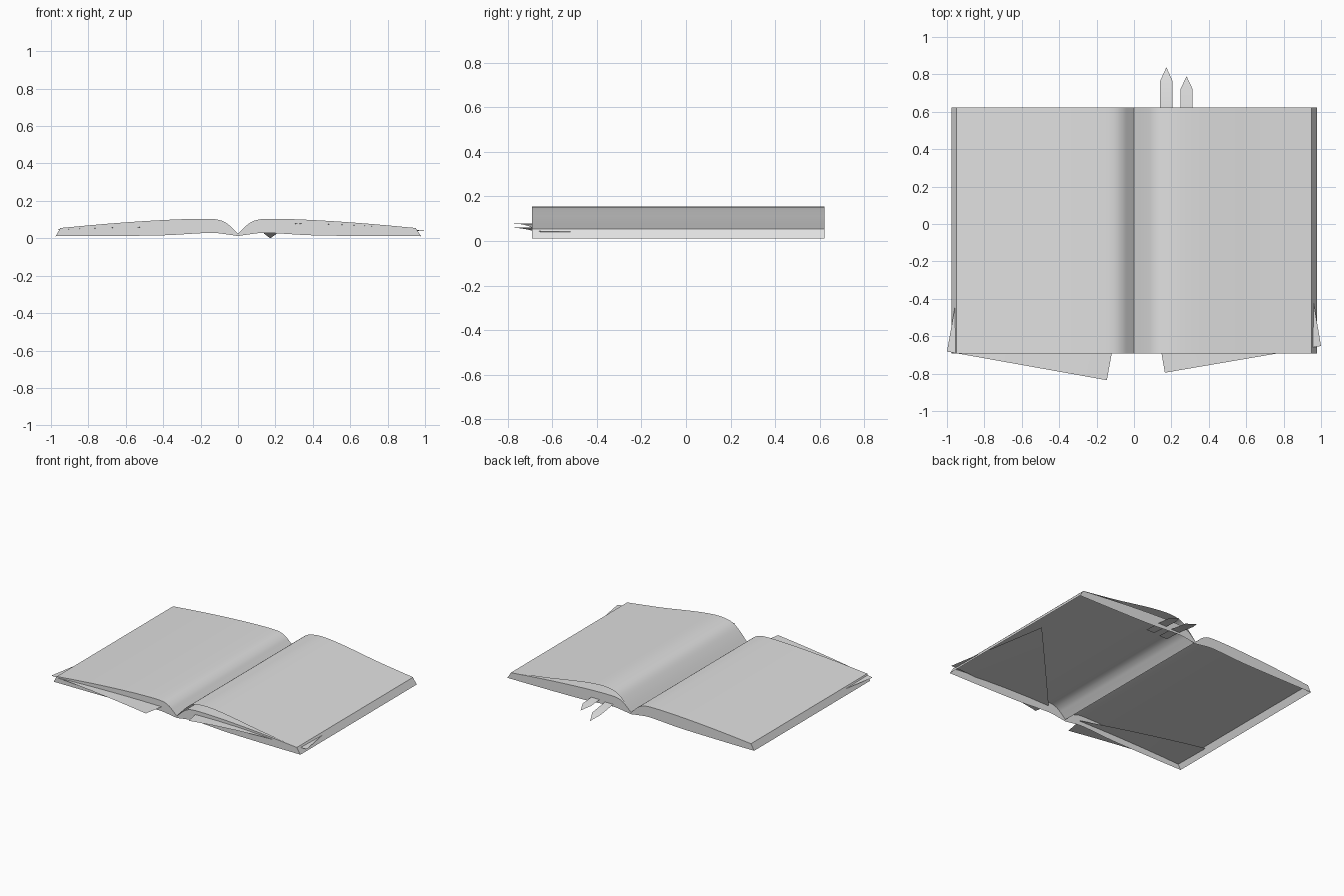
import bpy
import math

if "Cube" in bpy.data.objects:
    bpy.data.objects.remove(bpy.data.objects["Cube"])

paper = bpy.data.materials.new("paper_grey")
paper.diffuse_color = (0.75, 0.75, 0.75, 1)
paper.use_nodes = True
paper.node_tree.nodes["Principled BSDF"].inputs["Base Color"].default_value = paper.diffuse_color

Y0, Y1 = -0.692, 0.622


def make(name, verts, faces):
    mesh = bpy.data.meshes.new(name)
    mesh.from_pydata(verts, [], faces)
    mesh.materials.append(paper)
    obj = bpy.data.objects.new(name, mesh)
    bpy.context.collection.objects.link(obj)
    bpy.ops.object.select_all(action='DESELECT')
    obj.select_set(True)
    bpy.context.view_layer.objects.active = obj
    bpy.ops.object.shade_smooth_by_angle(angle=math.radians(30))
    return obj


def spline(pts, steps=4):
    """Smooth curve through the profile points."""
    out = []
    for i in range(len(pts) - 1):
        a, b = pts[max(i - 1, 0)], pts[i]
        c, d = pts[i + 1], pts[min(i + 2, len(pts) - 1)]
        for k in range(steps):
            t = k / steps
            out.append(tuple(0.5 * (2 * q + (r - p) * t
                       + (2 * p - 5 * q + 4 * r - s) * t * t
                       + (3 * q - p - 3 * r + s) * t ** 3)
                       for p, q, r, s in zip(a, b, c, d)))
    return out + [pts[-1]]


# Page blocks: top skin, fore edge, head and tail; open underneath
top = spline([(0, 0.025), (0.03, 0.054), (0.06, 0.08), (0.1, 0.098), (0.16, 0.104),
              (0.3, 0.102), (0.5, 0.092), (0.72, 0.076), (0.95, 0.055)])
for side, fore, name in ((-1, 0.975, "left_page_block"), (1, 0.979, "right_page_block")):
    bottom = spline([(fore, 0.011), (0.7, 0.012), (0.4, 0.016), (0.22, 0.026),
                     (0.13, 0.029), (0.06, 0.021), (0, 0.012)])
    ring = [(side * x, z) for x, z in top + bottom]
    n = len(ring)
    verts = [(x, y, z) for y in (Y0, Y1) for x, z in ring]
    faces = [(i, n + i, n + i + 1, i + 1) for i in range(len(top))]
    faces += [tuple(range(n)), tuple(reversed(range(n, 2 * n)))]
    if side > 0:
        faces = [tuple(reversed(f)) for f in faces]
    make(name, verts, faces)

# Lifted top page on the right half
lift = spline([(0, 0.026), (0.05, 0.082), (0.1, 0.127), (0.15, 0.147), (0.23, 0.155),
               (0.35, 0.145), (0.5, 0.122), (0.68, 0.092), (0.95, 0.056)])
m = len(lift)
make("lifted_page", [(x, y, z) for y in (Y0, Y1) for x, z in lift],
     [(i, i + 1, m + i + 1, m + i) for i in range(m - 1)])


# Loose turned sheets poking out of the front and fore edges
def loose_sheet(name, inner, outer, heights, reach_in, reach_out):
    dx, dy = outer[0] - inner[0], outer[1] - inner[1]
    w = math.hypot(dx, dy)
    nx, ny = -dy / w, dx / w
    if ny < 0:
        nx, ny = -nx, -ny
    n = len(heights)
    verts = []
    for i, z in enumerate(heights):
        t = i / (n - 1)
        x, y = inner[0] + dx * t, inner[1] + dy * t
        reach = reach_in + (reach_out - reach_in) * t  # torn diagonally
        verts += [(x, y, z), (x + nx * reach, y + ny * reach, z)]
    faces = [(2 * i, 2 * i + 2, 2 * i + 3, 2 * i + 1) for i in range(n - 1)]
    if dx < 0:
        faces = [tuple(reversed(f)) for f in faces]
    make(name, verts, faces)


loose_sheet("loose_sheet_right", (0.165, -0.795), (1.0, -0.652),
            (0.076, 0.078, 0.075, 0.068, 0.056, 0.04), 0.11, 0.77)
loose_sheet("loose_sheet_left", (-0.145, -0.835), (-1.0, -0.682),
            (0.06, 0.061, 0.06, 0.057, 0.052, 0.044), 0.15, 0.27)


# Pointed bookmarks drooping out of the back
def bookmark(name, x, half, y_shoulder, y_tip, z_in, z_shoulder, z_tip):
    verts = [(x - half, 0.5, z_in + 0.005), (x + half, 0.5, z_in + 0.005),
             (x - half, Y1, z_in), (x + half, Y1, z_in),
             (x - half, y_shoulder, z_shoulder), (x + half, y_shoulder, z_shoulder),
             (x, y_tip, z_tip)]
    make(name, verts, [(0, 1, 3, 2), (2, 3, 5, 4), (4, 5, 6)])


bookmark("bookmark_long", 0.173, 0.033, 0.765, 0.838, 0.045, 0.024, 0.0)
bookmark("bookmark_short", 0.281, 0.033, 0.72, 0.79, 0.05, 0.042, 0.028)
